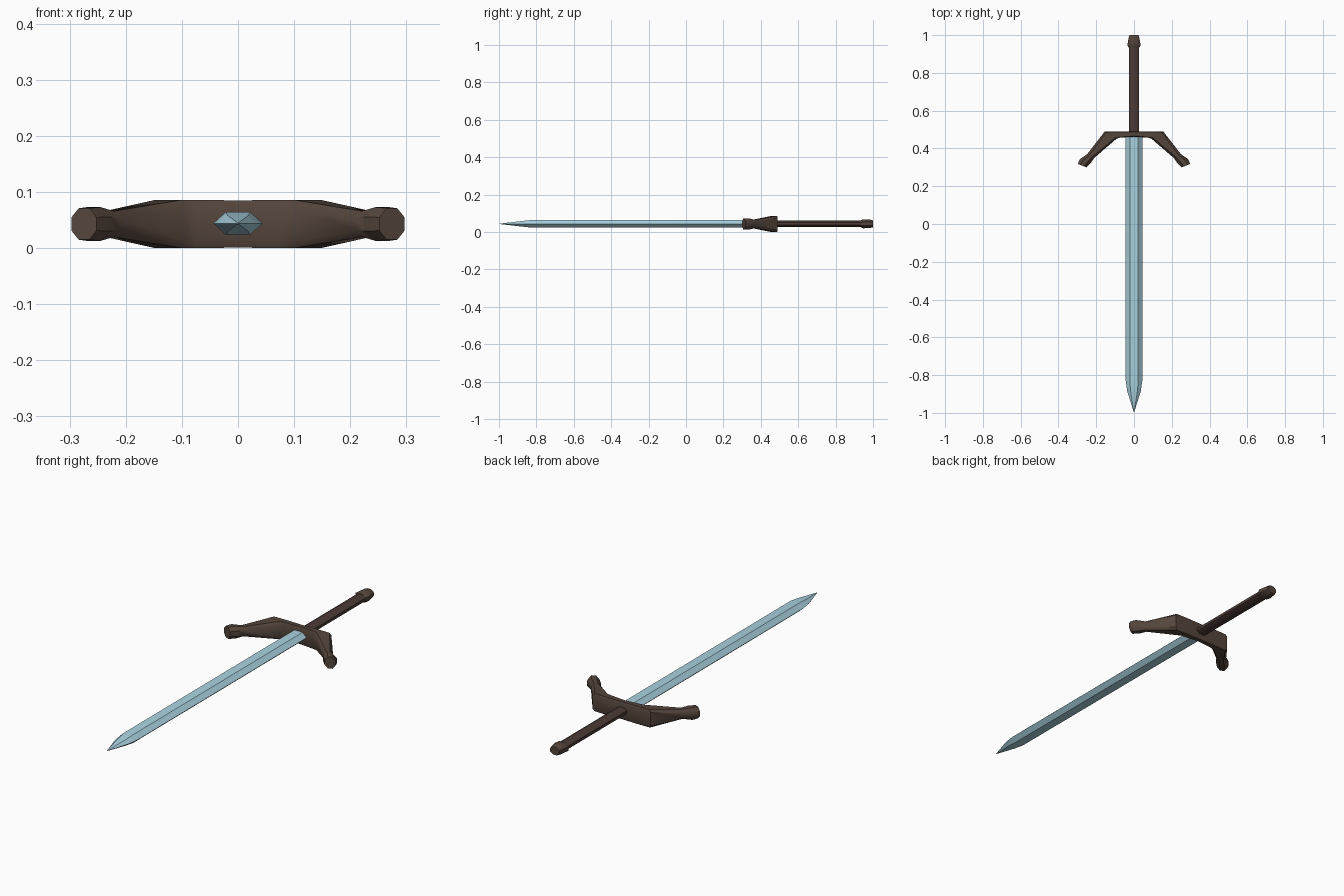
import bpy, bmesh, math

if "Cube" in bpy.data.objects:
    bpy.data.objects.remove(bpy.data.objects["Cube"])

ZC = 0.044  # height of the sword's centre line


def material(name, rgb):
    m = bpy.data.materials.new(name)
    m.diffuse_color = (*rgb, 1)
    m.use_nodes = True
    m.node_tree.nodes["Principled BSDF"].inputs["Base Color"].default_value = m.diffuse_color
    return m


def loft(name, rings, mat, angle):
    """Skin a list of equal-length point rings and cap both ends."""
    bm = bmesh.new()
    loops = [[bm.verts.new(p) for p in ring] for ring in rings]
    n = len(loops[0])
    for a, b in zip(loops, loops[1:]):
        for i in range(n):
            j = (i + 1) % n
            bm.faces.new((a[i], a[j], b[j], b[i]))
    bm.faces.new(loops[0])
    bm.faces.new(loops[-1][::-1])
    bmesh.ops.remove_doubles(bm, verts=bm.verts, dist=1e-5)
    bmesh.ops.recalc_face_normals(bm, faces=bm.faces)
    me = bpy.data.meshes.new(name)
    bm.to_mesh(me)
    bm.free()
    ob = bpy.data.objects.new(name, me)
    bpy.context.collection.objects.link(ob)
    me.materials.append(mat)
    bpy.ops.object.select_all(action='DESELECT')
    ob.select_set(True)
    bpy.context.view_layer.objects.active = ob
    bpy.ops.object.shade_smooth_by_angle(angle=math.radians(angle))
    return ob


steel = material("steel_blue", (0.40, 0.65, 0.74))
brown = material("dark_brown", (0.09, 0.06, 0.045))
leather = material("grip_brown", (0.07, 0.042, 0.035))


# Blade: six-sided bar narrowing to a point
def blade_ring(y, w, h):
    return [(w, y, ZC), (w / 2, y, ZC + h), (-w / 2, y, ZC + h),
            (-w, y, ZC), (-w / 2, y, ZC - h), (w / 2, y, ZC - h)]


loft("blade", [blade_ring(*s) for s in (
    (0.475, 0.044, 0.020), (-0.83, 0.044, 0.020),
    (-0.885, 0.036, 0.014), (-0.997, 0.001, 0.001))], steel, 25)


# Crossguard section between a back point and a front point, corners chamfered
def guard_ring(side, back, front, h, a, k):
    ring = []
    for t, z in ((0, k), (a, 1), (1 - a, 1), (1, k),
                 (1, -k), (1 - a, -1), (a, -1), (0, -k)):
        x = back[0] + (front[0] - back[0]) * t
        y = back[1] + (front[1] - back[1]) * t
        ring.append((side * x, y, ZC - 0.001 + z * h))
    return ring


half = [
    ((0.00, 0.490), (0.00, 0.462), 0.042, 0.15, 0.80),
    ((0.09, 0.490), (0.075, 0.457), 0.043, 0.10, 0.80),
    ((0.155, 0.490), (0.092, 0.452), 0.043, 0.12, 0.75),
    ((0.248, 0.370), (0.210, 0.350), 0.023, 0.29, 0.45),
    ((0.288, 0.342), (0.227, 0.325), 0.030, 0.29, 0.42),
    ((0.297, 0.318), (0.252, 0.300), 0.028, 0.29, 0.42),
]
loft("crossguard", [guard_ring(-1, *s) for s in half[:0:-1]]
     + [guard_ring(1, *s) for s in half], brown, 40)


# Grip and pommel: eight-sided round sections
def round_ring(y, rx, rz):
    return [(rx * math.cos(t), y, ZC + rz * math.sin(t))
            for t in (math.pi * (i + 0.5) / 4 for i in range(8))]


loft("grip", [round_ring(*s) for s in (
    (0.47, 0.030, 0.018), (0.96, 0.030, 0.018))], leather, 50)
loft("pommel", [round_ring(*s) for s in (
    (0.935, 0.031, 0.020), (0.947, 0.038, 0.026),
    (0.985, 0.031, 0.024), (1.0, 0.026, 0.020))], brown, 40)
